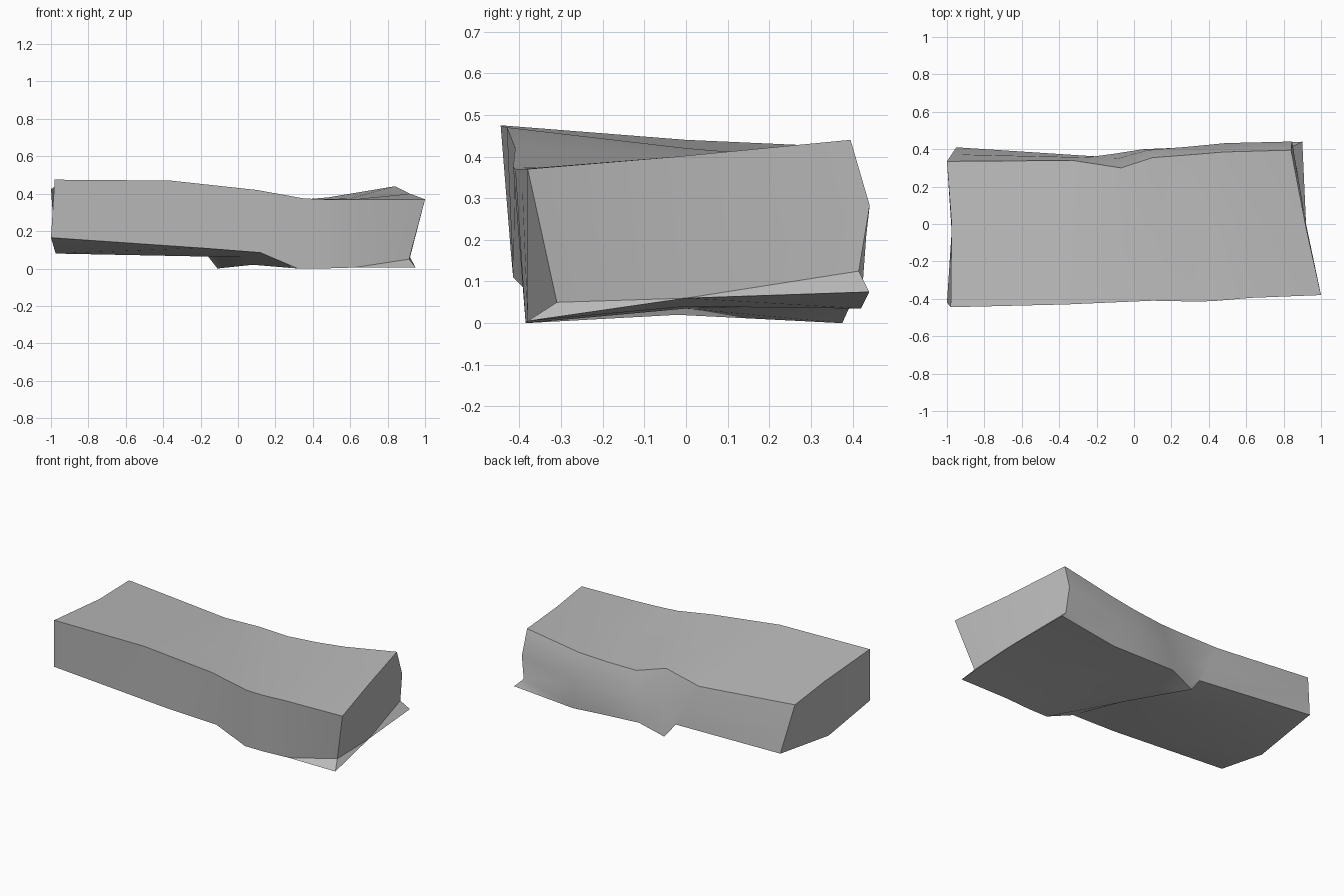
import bpy
import bmesh
from mathutils import Vector

cube = bpy.data.objects.get("Cube")
if cube:
    bpy.data.objects.remove(cube, do_unlink=True)


def rail(*points):
    """A long edge of the slab, running from the -x end to the +x end."""
    return [Vector(p) for p in points]


# Upper surface rails
top_front = rail((-.98, -.445, .475), (-.36, -.43, .47), (.1, -.41, .42), (.35, -.415, .375),
                 (.45, -.41, .37), (.62, -.395, .37), (1, -.38, .37))
top_mid = rail((-.975, 0, .44), (-.35, 0, .42), (0, -.03, .395), (.2, -.03, .365),
               (.4, 0, .36), (.6, 0, .375), (.92, -.02, .4))
top_back = rail((-1, .335, .425), (-.33, .34, .365), (-.07, .3, .395), (.1, .355, .357),
                (.3, .37, .365), (.48, .385, .38), (.84, .395, .44))

# Underside rails, with the step where the lower layer starts
bottom_back = rail((-.95, .41, .13), (-.18, .36, .09), (-.11, .375, 0), (.05, .4, .055),
                   (.3, .41, .045), (.5, .42, .035), (.9, .44, .075))
bottom_mid = rail((-.975, -.04, .08), (.02, -.02, .06), (.08, -.02, .02), (.2, 0, .035),
                  (.4, 0, .035), (.6, 0, .04), (.92, 0, .06))
bottom_front = rail((-1, -.42, .165), (-.2, -.415, .11), (.12, -.39, .085), (.32, -.385, 0),
                    (.45, -.385, 0), (.62, -.38, .005), (.95, -.38, .005))

# Side walls meet the underside, except at the +x end where its corners stick out
back_low = bottom_back[:-1] + [Vector((.85, .415, .125))]
front_low = bottom_front[:-1] + [Vector((.915, -.31, .05))]

# The back wall bulges more and more towards +x
back_mid = [(t + b) / 2 + Vector((0, .006 * i, 0))
            for i, (t, b) in enumerate(zip(top_back, back_low))]

rails = [top_front, top_mid, top_back, back_mid, back_low,
         bottom_back, bottom_mid, bottom_front, front_low]

bm = bmesh.new()
grid = [[bm.verts.new(p) for p in r] for r in rails]
tf, tm, tb, kb, kl, bb, bmid, bf, fl = grid

# Skin between neighbouring rails
for a, b in zip(grid, grid[1:] + grid[:1]):
    for i in range(len(a) - 1):
        bm.faces.new((a[i], b[i], b[i + 1], a[i + 1]))

# End walls, folded along the middle, and the protruding corner lips
for i in (0, -1):
    bm.faces.new([r[i] for r in (tf, tm, bmid, fl)])
    bm.faces.new([r[i] for r in (tm, tb, kb, kl, bmid)])
    bm.faces.new([r[i] for r in (kl, bb, bmid)])
    bm.faces.new([r[i] for r in (fl, bmid, bf)])

bmesh.ops.remove_doubles(bm, verts=bm.verts, dist=.0005)
bmesh.ops.dissolve_degenerate(bm, edges=bm.edges, dist=.0005)
bmesh.ops.recalc_face_normals(bm, faces=bm.faces)

mesh = bpy.data.meshes.new("stone_slab")
bm.to_mesh(mesh)
bm.free()
slab = bpy.data.objects.new("stone_slab", mesh)
bpy.context.collection.objects.link(slab)

# Plain stone colour
stone = bpy.data.materials.new("stone_grey")
stone.use_nodes = True
grey = (.5, .5, .5, 1)
stone.diffuse_color = grey
stone.node_tree.nodes["Principled BSDF"].inputs["Base Color"].default_value = grey
mesh.materials.append(stone)

# Soft faces with crisp outer edges
bpy.ops.object.select_all(action="DESELECT")
slab.select_set(True)
bpy.context.view_layer.objects.active = slab
bpy.ops.object.shade_smooth_by_angle(angle=.7)
